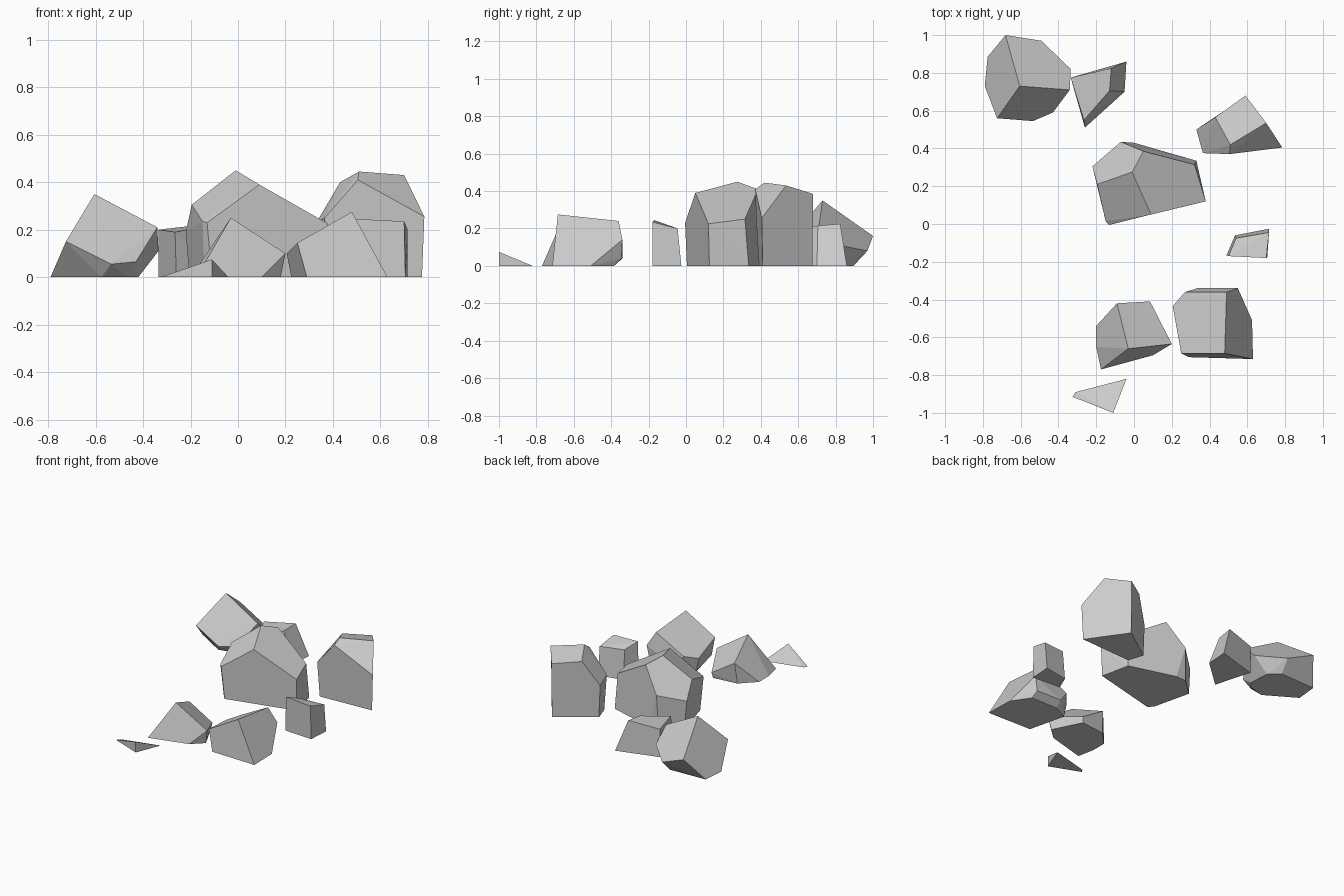
import bpy, bmesh, math

# One stone grey for every boulder
stone = bpy.data.materials.new("stone_grey")
stone.diffuse_color = (0.6, 0.6, 0.6, 1)


def rock(name, foot, crown):
    """Faceted boulder: convex hull of a ground outline and its raised corners."""
    bm = bmesh.new()
    for x, y in foot:
        bm.verts.new((x, y, 0))
    for p in crown:
        bm.verts.new(p)
    res = bmesh.ops.convex_hull(bm, input=bm.verts[:])
    loose = {v for v in res["geom_interior"] + res["geom_unused"]
             if isinstance(v, bmesh.types.BMVert)}
    bmesh.ops.delete(bm, geom=list(loose), context='VERTS')
    # Merge nearly coplanar triangles into broad flat facets
    bmesh.ops.dissolve_limit(bm, angle_limit=math.radians(5),
                             verts=bm.verts[:], edges=bm.edges[:])
    bmesh.ops.recalc_face_normals(bm, faces=bm.faces[:])
    mesh = bpy.data.meshes.new(name)
    bm.to_mesh(mesh)
    bm.free()
    mesh.materials.append(stone)
    obj = bpy.data.objects.new(name, mesh)
    bpy.context.collection.objects.link(obj)
    return obj


# Rear left boulder
rock("rear_left_rock",
     [(-.79, .73), (-.775, .885), (-.5, .895), (-.43, .83), (-.42, .68),
      (-.465, .63), (-.575, .60)],
     [(-.605, .73, .35), (-.68, 1, .16), (-.49, .97, .08), (-.335, .82, .11),
      (-.34, .71, .21), (-.43, .59, .065), (-.535, .545, .055), (-.725, .56, .15)])

# Rear wedge beside it
rock("rear_wedge_rock",
     [(-.335, .775), (-.04, .86), (-.05, .70), (-.26, .51)],
     [(-.335, .775, .2), (-.12, .825, .225), (-.13, .705, .215), (-.265, .55, .19)])

# Tall right boulder
rock("right_rock",
     [(.59, .675), (.775, .41), (.51, .39), (.375, .39), (.34, .5), (.43, .57)],
     [(.51, .42, .445), (.70, .535, .43), (.59, .68, .385), (.785, .405, .255),
      (.505, .37, .41), (.43, .565, .4), (.33, .5, .23), (.365, .375, .25)])

# Large centre boulder
rock("centre_rock",
     [(0, .43), (.33, .335), (.375, .125), (-.11, .005), (-.14, .04),
      (-.205, .31), (-.08, .425)],
     [(-.01, .275, .45), (.09, .05, .39), (.05, .385, .41), (.38, .12, .225),
      (.32, .315, .25), (-.195, .21, .305), (-.07, .435, .24), (-.22, .305, .19),
      (-.13, -.005, .23), (-.15, .015, .235)])

# Small right block
rock("small_block_rock",
     [(.535, -.06), (.715, -.025), (.705, -.18), (.49, -.165)],
     [(.54, -.075, .21), (.715, -.045, .2), (.70, -.18, .235), (.50, -.17, .245)])

# Front right boulder
rock("front_right_rock",
     [(.225, -.44), (.29, -.705), (.63, -.715), (.625, -.51), (.54, -.385), (.33, -.385)],
     [(.48, -.685, .275), (.49, -.36, .24), (.25, -.685, .145), (.205, -.435, .1),
      (.27, -.36, .125), (.55, -.34, .14), (.53, -.345, .04), (.335, -.34, .04)])

# Front peaked boulder
rock("front_peak_rock",
     [(-.175, -.77), (.10, -.695), (.18, -.62), (.08, -.42), (-.1, -.44),
      (-.2, -.54), (-.2, -.65)],
     [(-.03, -.66, .25), (-.09, -.42, .15), (.085, -.41, .04), (.2, -.635, .10)])

# Thin front shard
rock("front_shard",
     [(-.325, -.915), (-.31, -.89), (-.04, -.82), (-.11, -1)],
     [(-.11, -1, .075)])
